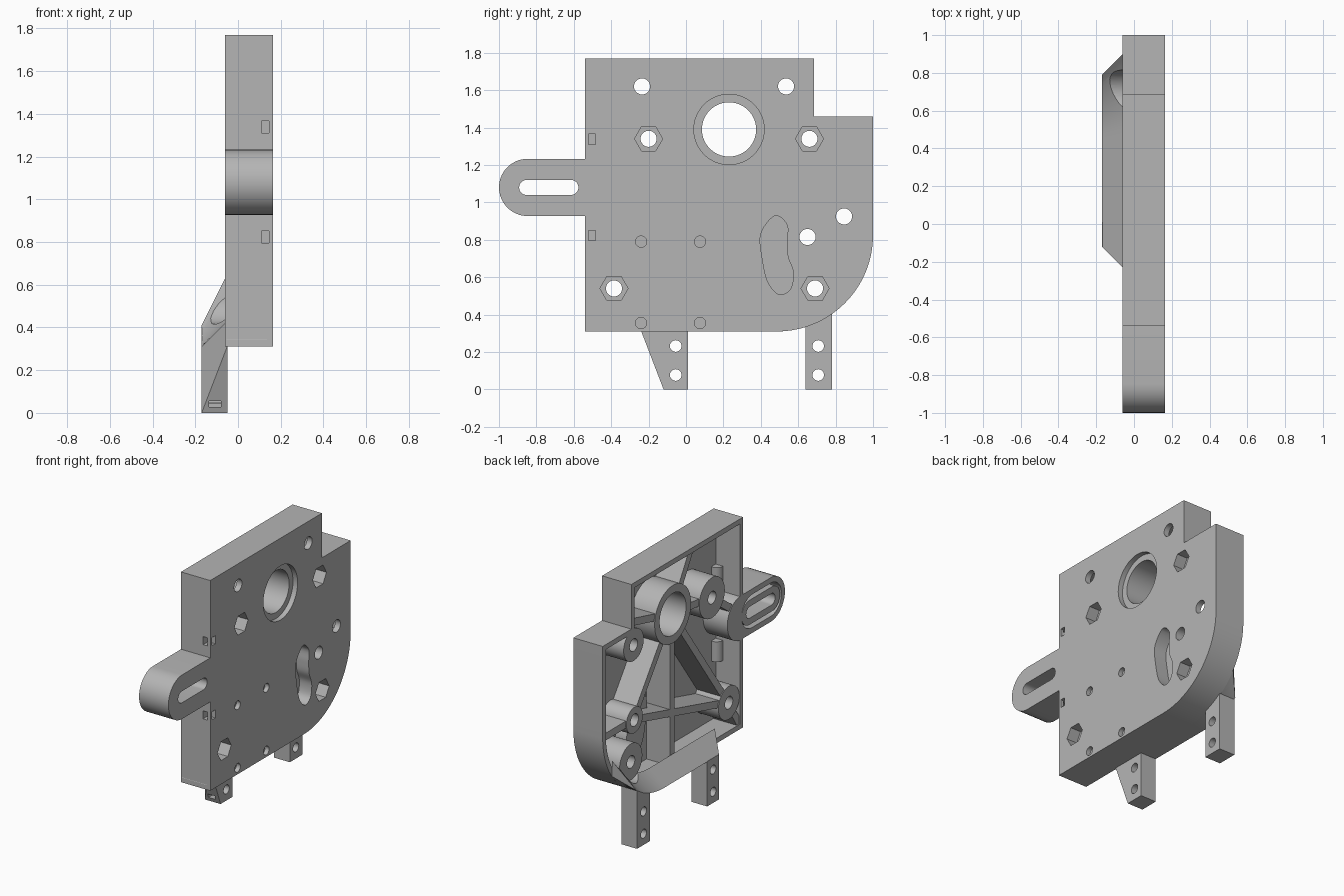
import bpy, bmesh, math
from mathutils import Vector

cube = bpy.data.objects.get("Cube")
if cube:
    bpy.data.objects.remove(cube, do_unlink=True)

grey = bpy.data.materials.new("matte grey")
grey.use_nodes = True
grey.diffuse_color = (0.46, 0.46, 0.46, 1)
grey.node_tree.nodes["Principled BSDF"].inputs["Base Color"].default_value = (0.46, 0.46, 0.46, 1)

FRONT, BACK, FLOOR = 0.165, -0.06, 0.125   # plate face, open rim, inside of plate


def make(name, bm):
    bmesh.ops.recalc_face_normals(bm, faces=bm.faces)
    mesh = bpy.data.meshes.new(name)
    bm.to_mesh(mesh)
    bm.free()
    mesh.materials.append(grey)
    ob = bpy.data.objects.new(name, mesh)
    bpy.context.collection.objects.link(ob)
    return ob


def prism(name, pts, x0, x1):
    """Extrude a (y, z) outline along x."""
    bm = bmesh.new()
    a = [bm.verts.new((x0, y, z)) for y, z in pts]
    b = [bm.verts.new((x1, y, z)) for y, z in pts]
    bm.faces.new(a)
    bm.faces.new(b)
    for i in range(len(a)):
        j = (i + 1) % len(a)
        bm.faces.new((a[i], a[j], b[j], b[i]))
    return make(name, bm)


def arc(c, r, a0, a1, n):
    steps = [math.radians(a0 + (a1 - a0) * i / n) for i in range(n + 1)]
    return [(c[0] + r * math.cos(t), c[1] + r * math.sin(t)) for t in steps]


def disc(c, r, n=48):
    return arc(c, r, 0, 360, n)[:-1]


def rect(y0, y1, z0, z1):
    return [(y0, z0), (y1, z0), (y1, z1), (y0, z1)]


def slot(y0, y1, z, r):
    return arc((y0, z), r, 90, 270, 20) + arc((y1, z), r, -90, 90, 20)


def bar(p, q, w):
    p, q = Vector(p), Vector(q)
    d = (q - p).normalized() * w / 2
    n = Vector((-d.y, d.x))
    return [tuple(v) for v in (p + n, p - n, q - n, q + n)]


def inset(pts, d):
    """Offset a counter-clockwise outline inwards."""
    out = []
    for i, p in enumerate(pts):
        p = Vector(p)
        e = (p - Vector(pts[i - 1])).normalized()
        f = (Vector(pts[(i + 1) % len(pts)]) - p).normalized()
        n, m = Vector((-e.y, e.x)), Vector((-f.y, f.x))
        out.append(tuple(p + (n + m) * d / (1 + n.dot(m))))
    return out


def smooth_loop(pts, n=6):
    out = []
    k = len(pts)
    for i in range(k):
        a, b, c, d = (Vector(pts[(i + s) % k]) for s in (-1, 0, 1, 2))
        for j in range(n):
            t = j / n
            out.append(tuple(0.5 * (2 * b + (c - a) * t + (2 * a - 5 * b + 4 * c - d) * t * t
                                    + (3 * b - a - 3 * c + d) * t ** 3)))
    return out


def combine(ob, other, op):
    mod = ob.modifiers.new(op, "BOOLEAN")
    mod.operation, mod.object, mod.solver = op, other, "EXACT"
    bpy.context.view_layer.objects.active = ob
    bpy.ops.object.modifier_apply(modifier=mod.name)
    bpy.data.objects.remove(other, do_unlink=True)


def cut(ob, pts, x0, x1):
    combine(ob, prism("cutter", pts, x0, x1), "DIFFERENCE")


def add(ob, pts, x0, x1):
    combine(ob, prism("piece", pts, x0, x1), "UNION")


# Housing: open tray with one rounded corner and one stepped corner
corner, radius = (0.485, 0.825), 0.515
outline = [(-0.54, 0.31)] + arc(corner, radius, -90, 0, 32) + [
    (1, 1.46), (0.685, 1.46), (0.685, 1.77), (-0.54, 1.77)]
housing = prism("housing", outline, BACK, FRONT)
cut(housing, inset(outline, 0.035), BACK - 0.1, FLOOR)

# Slotted arm with a groove around the slot on the open side
add(housing, slot(-0.847, -0.52, 1.08, 0.153), BACK, FRONT)
groove = prism("groove", slot(-0.847, -0.64, 1.08, 0.115), BACK - 0.1, 0.1)
cut(groove, slot(-0.86, -0.61, 1.08, 0.085), BACK - 0.2, 0.2)
combine(housing, groove, "DIFFERENCE")

# Bosses and stiffening ribs
bore, front_top, rear_top = (0.23, 1.39), (-0.2, 1.34), (0.66, 1.34)
front_low, rear_low, rear_mid = (-0.385, 0.54), (0.69, 0.54), (0.65, 0.815)
ribs = [(bore, (0.23, 0.33)), (bore, front_low), (bore, rear_mid), (rear_mid, front_low),
        (bore, front_top), (bore, (0.67, 1.5)), (bore, (0.02, 1.75)),
        (front_top, (-0.53, 1.1)), (rear_mid, (0.98, 0.815)), (front_low, (-0.52, 0.33))]
for p, q in ribs:
    add(housing, bar(p, q, 0.05), BACK + 0.006, FLOOR + 0.01)
for c, r in ((bore, 0.2), (front_top, 0.14), (rear_top, 0.11), (front_low, 0.115),
             (rear_low, 0.125), (rear_mid, 0.09)):
    add(housing, disc(c, r), BACK, FLOOR + 0.01)

# Kidney-shaped pocket with its raised back
kidney = smooth_loop([(0.4, 0.83), (0.41, 0.69), (0.44, 0.57), (0.5, 0.507), (0.56, 0.54),
                      (0.573, 0.63), (0.545, 0.71), (0.54, 0.79), (0.54, 0.88), (0.475, 0.928)])
add(housing, inset(kidney, -0.025), 0.04, FLOOR + 0.01)
cut(housing, kidney, 0.07, FRONT + 0.1)

# Tie loops on the front wall
for z in (1.338, 0.823):
    bm = bmesh.new()
    bmesh.ops.create_cone(bm, cap_ends=True, segments=32, radius1=0.045, radius2=0.045, depth=0.14)
    bmesh.ops.translate(bm, verts=bm.verts, vec=(0.115, -0.5, z))
    loop = make("tie_loop", bm)
    cut(loop, rect(-0.7, -0.53, 0, 2), -0.3, 0.3)
    cut(loop, rect(-0.7, 0, 0, 2), 0.15, 0.4)
    combine(housing, loop, "UNION")
    cut(housing, rect(-0.6, -0.485, z - 0.028, z + 0.028), 0.11, 0.145)
    cut(housing, rect(-0.52, -0.485, z - 0.028, z + 0.028), 0.11, 0.3)

# Bores, bolt holes, hexagonal nut pockets and shallow pin holes
cut(housing, disc(bore, 0.145, 64), -0.3, 0.3)
cut(housing, disc(bore, 0.188, 64), FRONT - 0.035, 0.3)
cut(housing, slot(-0.852, -0.615, 1.08, 0.04), -0.3, 0.3)
for c in (front_top, rear_top, front_low, rear_low):
    cut(housing, disc(c, 0.043, 32), -0.3, 0.3)
    cut(housing, disc(c, 0.075, 6), FRONT - 0.08, 0.3)
for c in (rear_mid, (-0.235, 1.62), (0.535, 1.62), (0.845, 0.925)):
    cut(housing, disc(c, 0.043, 32), -0.3, 0.3)
for y in (-0.24, 0.075):
    for z in (0.355, 0.79):
        cut(housing, disc((y, z), 0.03, 24), FRONT - 0.03, 0.3)


# Gusset: triangular ledge following the lower wall, tapered at both ends
def wall_z(y):
    return 0.31 if y < corner[0] else corner[1] - math.sqrt(radius ** 2 - (y - corner[0]) ** 2)


bm = bmesh.new()
rows = []
steps = 40
for i in range(steps + 1):
    t = i / steps
    y_in, y_out = -0.23 + 1.13 * t, -0.12 + 0.91 * t
    rows.append([bm.verts.new(v) for v in (
        (BACK, y_in, wall_z(y_in)), (-0.17, y_out, wall_z(y_out)), (BACK, y_in, wall_z(y_in) + 0.11))])
for a, b in zip(rows, rows[1:]):
    for k in range(3):
        j = (k + 1) % 3
        bm.faces.new((a[k], a[j], b[j], b[k]))
bm.faces.new(rows[0])
bm.faces.new(rows[-1])
gusset = make("gusset", bm)
cut(gusset, disc(rear_low, 0.125), -0.3, 0.1)

# Legs: front one slanted and trimmed by the gusset's end plane
front_leg = prism("front_leg", [(-0.24, 0.312), (-0.12, 0), (0.01, 0), (0.01, 0.312)], -0.17, -0.05)
bm = bmesh.new()
bm.from_mesh(front_leg.data)
res = bmesh.ops.bisect_plane(bm, geom=bm.verts[:] + bm.edges[:] + bm.faces[:], dist=1e-5,
                             plane_co=(-0.17, -0.12, 0), plane_no=(1, 1, 0), clear_inner=True)
bmesh.ops.holes_fill(bm, edges=[e for e in bm.edges if e.is_boundary])
bmesh.ops.recalc_face_normals(bm, faces=bm.faces)
bm.to_mesh(front_leg.data)
bm.free()
rear_leg = prism("rear_leg", [(0.64, 0), (0.78, 0), (0.78, wall_z(0.78)), (0.71, wall_z(0.71)),
                              (0.64, wall_z(0.64))], -0.17, -0.05)
for leg, y in ((front_leg, -0.055), (rear_leg, 0.707)):
    for z in (0.077, 0.232):
        cut(leg, disc((y, z), 0.031, 24), -0.3, 0.1)
cut(front_leg, rect(-0.3, -0.06, 0.028, 0.056), -0.135, -0.08)

# Smooth round walls, keep edges sharp
for ob in (housing, gusset, front_leg, rear_leg):
    bpy.ops.object.select_all(action="DESELECT")
    ob.select_set(True)
    bpy.context.view_layer.objects.active = ob
    bpy.ops.object.shade_smooth_by_angle(angle=math.radians(30))
